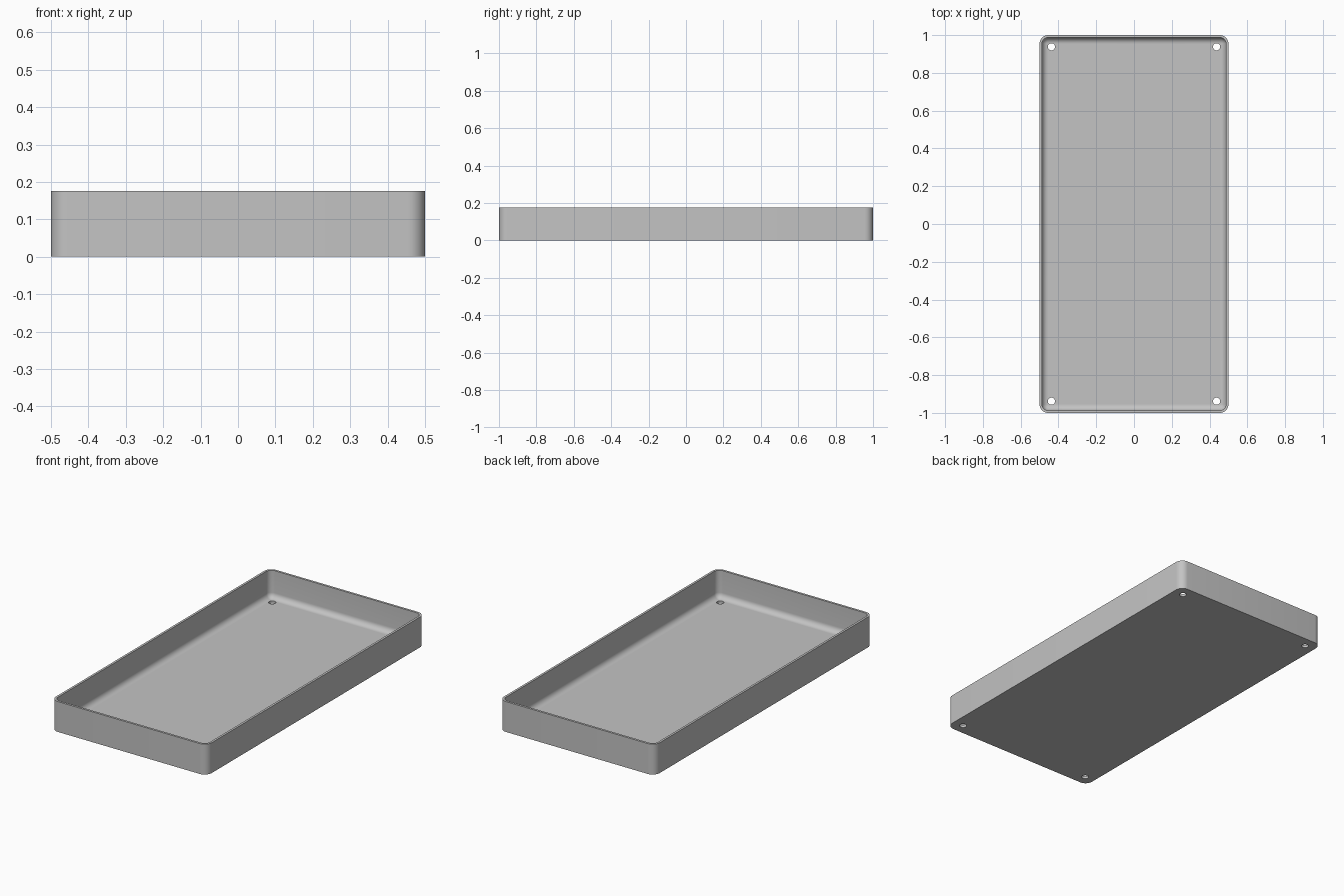
import bpy, bmesh
from math import sin, cos, pi

if "Cube" in bpy.data.objects:
    bpy.data.objects.remove(bpy.data.objects["Cube"])

HALF_X, HALF_Y, HEIGHT = 0.5, 1.0, 0.176
WALL, FLOOR, CORNER, FILLET = 0.013, 0.016, 0.045, 0.032
HOLE_X, HOLE_Y, HOLE_R = 0.437, 0.938, 0.019
ARC, STEPS = 8, 8

grey = bpy.data.materials.new("plain grey")
grey.use_nodes = True
colour = (0.55, 0.55, 0.55, 1)
grey.diffuse_color = colour
grey.node_tree.nodes["Principled BSDF"].inputs["Base Color"].default_value = colour


def ring(bm, inset, z):
    """Rounded rectangle, moved inwards by inset, at height z."""
    r = max(CORNER - inset, 0.003)
    verts = []
    for k, (sx, sy) in enumerate([(1, 1), (-1, 1), (-1, -1), (1, -1)]):
        for i in range(ARC + 1):
            a = (k + i / ARC) * pi / 2
            verts.append(bm.verts.new((sx * (HALF_X - inset - r) + r * cos(a),
                                       sy * (HALF_Y - inset - r) + r * sin(a), z)))
    return verts


# Section of the wall: outside, rim, inside, then the fillet down to the floor
section = [(0, 0), (0, HEIGHT), (WALL, HEIGHT)]
for i in range(STEPS + 1):
    a = i / STEPS * pi / 2
    section.append((WALL + FILLET * (1 - cos(a)), FLOOR + FILLET * (1 - sin(a))))

bm = bmesh.new()
rings = [ring(bm, inset, z) for inset, z in section]
for low, high in zip(rings, rings[1:]):
    n = len(low)
    for i in range(n):
        j = (i + 1) % n
        bm.faces.new((low[i], low[j], high[j], high[i]))
bm.faces.new(rings[0][::-1])
bm.faces.new(rings[-1])
bmesh.ops.recalc_face_normals(bm, faces=bm.faces)
mesh = bpy.data.meshes.new("tray")
bm.to_mesh(mesh)
bm.free()
mesh.materials.append(grey)
tray = bpy.data.objects.new("tray", mesh)
bpy.context.collection.objects.link(tray)

# Screw holes through the floor, one in each corner
for sx in (-1, 1):
    for sy in (-1, 1):
        bpy.ops.mesh.primitive_cylinder_add(vertices=32, radius=HOLE_R, depth=0.2,
                                            location=(sx * HOLE_X, sy * HOLE_Y, 0))
        cutter = bpy.context.object
        cutter.name = "hole_cutter"
        cutter.hide_render = True
        cutter.data.materials.append(grey)
        cut = tray.modifiers.new("hole", "BOOLEAN")
        cut.operation, cut.solver, cut.object = "DIFFERENCE", "EXACT", cutter
        bpy.context.view_layer.objects.active = tray
        bpy.ops.object.modifier_apply(modifier=cut.name)
        bpy.data.objects.remove(cutter)

bpy.ops.object.select_all(action="DESELECT")
tray.select_set(True)
bpy.context.view_layer.objects.active = tray
bpy.ops.object.shade_smooth_by_angle()
